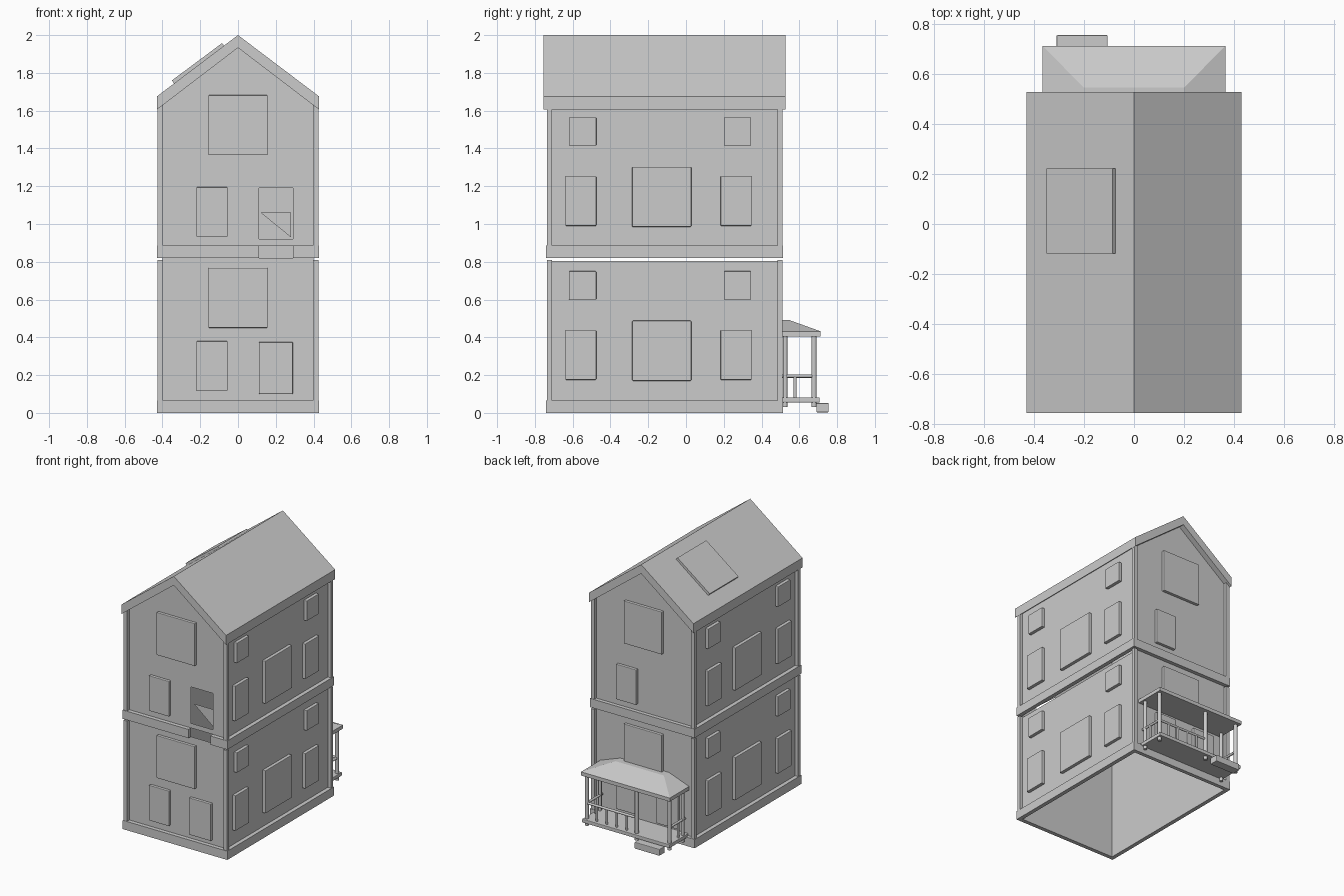
import bpy, bmesh, math

if "Cube" in bpy.data.objects:
    bpy.data.objects.remove(bpy.data.objects["Cube"])

XW, YF, YB = 0.40, -0.71, 0.485      # wall planes
XO, YOF, YOB = 0.43, -0.74, 0.513    # outer faces of the trim


def mesh(name, verts, faces, solid=True):
    me = bpy.data.meshes.new(name)
    me.from_pydata(verts, [], faces)
    if solid:
        bm = bmesh.new()
        bm.from_mesh(me)
        bmesh.ops.recalc_face_normals(bm, faces=bm.faces)
        bm.to_mesh(me)
        bm.free()
    ob = bpy.data.objects.new(name, me)
    bpy.context.collection.objects.link(ob)
    return ob


def box(name, x0, x1, y0, y1, z0, z1, bevel=0):
    v = [(x, y, z) for x in (x0, x1) for y in (y0, y1) for z in (z0, z1)]
    f = [(0, 1, 3, 2), (4, 6, 7, 5), (0, 4, 5, 1), (2, 3, 7, 6), (0, 2, 6, 4), (1, 5, 7, 3)]
    ob = mesh(name, v, f)
    if bevel:
        m = ob.modifiers.new("soft_edge", 'BEVEL')
        m.width = bevel
        m.segments = 2
    return ob


def cyl(name, a, b, r):
    ax = [i for i in range(3) if abs(a[i] - b[i]) > 1e-6][0]
    n = 10
    v = []
    for p in (a, b):
        for i in range(n):
            t = 2 * math.pi * i / n
            q = list(p)
            q[(ax + 1) % 3] += r * math.cos(t)
            q[(ax + 2) % 3] += r * math.sin(t)
            v.append(q)
    f = [(i, (i + 1) % n, n + (i + 1) % n, n + i) for i in range(n)]
    f += [tuple(range(n)), tuple(range(n, 2 * n))]
    ob = mesh(name, v, f)
    for p in ob.data.polygons:
        p.use_smooth = len(p.vertices) == 4
    return ob


def prism(name, prof, y0, y1):
    n = len(prof)
    v = [(x, y, z) for y in (y0, y1) for x, z in prof]
    f = [(i, (i + 1) % n, n + (i + 1) % n, n + i) for i in range(n)]
    return mesh(name, v, f + [tuple(range(n)), tuple(range(n, 2 * n))])


def gable_z(x):
    return 1.935 - 0.756 * abs(x)


def gable_piece(name, y, x0, x1, z0, flip=False, top=None):
    pts = [(x0, z0), (x1, z0), (x1, top or gable_z(x1))]
    if x0 < 0 < x1 and not top:
        pts.append((0, gable_z(0)))
    pts.append((x0, top or gable_z(x0)))
    if flip:
        pts.reverse()
    return mesh(name, [(x, y, z) for x, z in pts], [tuple(range(len(pts)))], False)


# Upper storey walls, front one with an open doorway
gable_piece("upper_front_wall_left", YF, -XW, 0.11, 0.82)
gable_piece("upper_front_wall_right", YF, 0.29, XW, 0.82)
gable_piece("upper_front_wall_over_door", YF, 0.11, 0.29, 1.19)
gable_piece("upper_front_wall_sill", YF, 0.11, 0.29, 0.885, top=0.92)
gable_piece("upper_back_wall", YB, -XW, XW, 0.82, True)
mesh("broken_door_piece", [(0.12, YF + 0.02, 1.06), (0.28, YF + 0.02, 0.93), (0.28, YF + 0.02, 1.06)],
     [(0, 1, 2)], False)

# Lower storey end walls and all side walls
gable_piece("lower_front_wall", YF, -XW, XW, 0.0, top=0.82)
gable_piece("lower_back_wall", YB, -XW, XW, 0.0, True, top=0.82)
for s, side in ((-1, "left"), (1, "right")):
    for z0, z1, lvl in ((0.0, 0.805, "lower"), (0.82, 1.635, "upper")):
        v = [(s * XW, YF, z0), (s * XW, YB, z0), (s * XW, YB, z1), (s * XW, YF, z1)]
        mesh(f"{lvl}_{side}_wall", v, [(0, 1, 2, 3) if s > 0 else (3, 2, 1, 0)], False)

# Plinth and mid band, corner posts
for z0, z1, n in ((0.0, 0.065, "plinth"), (0.82, 0.885, "mid_band")):
    for s in (-1, 1):
        box(n + "_side", *sorted((s * XW, s * XO)), YOF, YOB, z0, z1)
    box(n + "_back", -XW, XW, YB, YOB, z0, z1)
    if n == "plinth":
        box(n + "_front", -XW, XW, YOF, YF, z0, z1)
    else:
        box(n + "_front_left", -XW, 0.11, YOF, YF, z0, z1)
        box(n + "_front_right", 0.29, XW, YOF, YF, z0, z1)
for s in (-1, 1):
    for y0, y1 in ((YOF + 0.003, YF), (YB, YOB - 0.003)):
        box("lower_corner_post", *sorted((s * (XW - 0.003), s * 0.425)), y0, y1, 0.065, 0.81)
        box("upper_corner_post", *sorted((s * (XW - 0.003), s * 0.425)), y0, y1, 0.885, 1.63)

# Side windows (y0, y1, z0, z1), repeated on both storeys and both sides
side_windows = [(-0.62, -0.475, 0.60, 0.75), (0.20, 0.345, 0.60, 0.75),
                (-0.638, -0.475, 0.175, 0.437), (0.183, 0.347, 0.175, 0.437),
                (-0.285, 0.028, 0.17, 0.488)]
for dz in (0, 0.815):
    for s in (-1, 1):
        for y0, y1, z0, z1 in side_windows:
            box("side_window", *sorted((s * XW, s * 0.426)), y0, y1, z0 + dz, z1 + dz, 0.004)

# End windows and doors, turned half round for the back
for dz in (0, 0.815):
    for s in (1, -1):
        ys = (YF - 0.024, YF) if s > 0 else (YB, YB + 0.024)
        top = 0.915 if dz else 0
        box("gable_window", -0.157, 0.157, *ys, top + 0.45, top + 0.767, 0.004)
        box("small_window", *sorted((-0.22 * s, -0.055 * s)), *ys, dz + 0.118, dz + 0.38, 0.004)
        if not dz:
            box("door", *sorted((0.11 * s, 0.29 * s)), *ys, 0.1, 0.375, 0.004)

# Main roof and skylight
prism("roof", [(-0.43, 1.605), (-0.43, 1.675), (0, 2.0), (0.43, 1.675), (0.43, 1.605), (0, 1.933)],
      -0.755, 0.527)
prism("skylight", [(-0.338, 1.744), (-0.35, 1.76), (-0.085, 1.957), (-0.073, 1.944)], -0.117, 0.222)

# Porch roof with hipped sides
loops = [(0.365, 0.712, 0.405), (0.365, 0.712, 0.432), (0.20, 0.545, 0.492)]
v = []
for x, y, z in loops:
    v += [(-x, YB, z), (x, YB, z), (x, y, z), (-x, y, z)]
f = [(4 * k + i, 4 * k + (i + 1) % 4, 4 * k + 4 + (i + 1) % 4, 4 * k + 4 + i)
     for k in range(2) for i in range(4)] + [(0, 1, 2, 3), (8, 9, 10, 11)]
mesh("porch_roof", v, f)

# Porch floor, step and posts
box("porch_floor", -0.36, 0.36, YB, 0.708, 0.055, 0.082, 0.004)
box("porch_step", -0.31, -0.105, 0.69, 0.755, 0.003, 0.052, 0.004)
for x in (0.34, -0.07, -0.34):
    cyl("porch_post", (x, 0.678, 0.03), (x, 0.678, 0.41), 0.014)
for x in (0.34, -0.34):
    cyl("porch_wall_post", (x, 0.525, 0.03), (x, 0.525, 0.41), 0.012)

# Porch railing
cyl("front_rail", (-0.07, 0.678, 0.195), (0.34, 0.678, 0.195), 0.009)
for i in range(1, 5):
    x = -0.07 + 0.082 * i
    cyl("front_baluster", (x, 0.678, 0.08), (x, 0.678, 0.195), 0.008)
for x in (-0.34, 0.34):
    cyl("side_rail", (x, 0.5, 0.195), (x, 0.678, 0.195), 0.009)
    cyl("side_baluster", (x, 0.578, 0.08), (x, 0.578, 0.195), 0.008)
